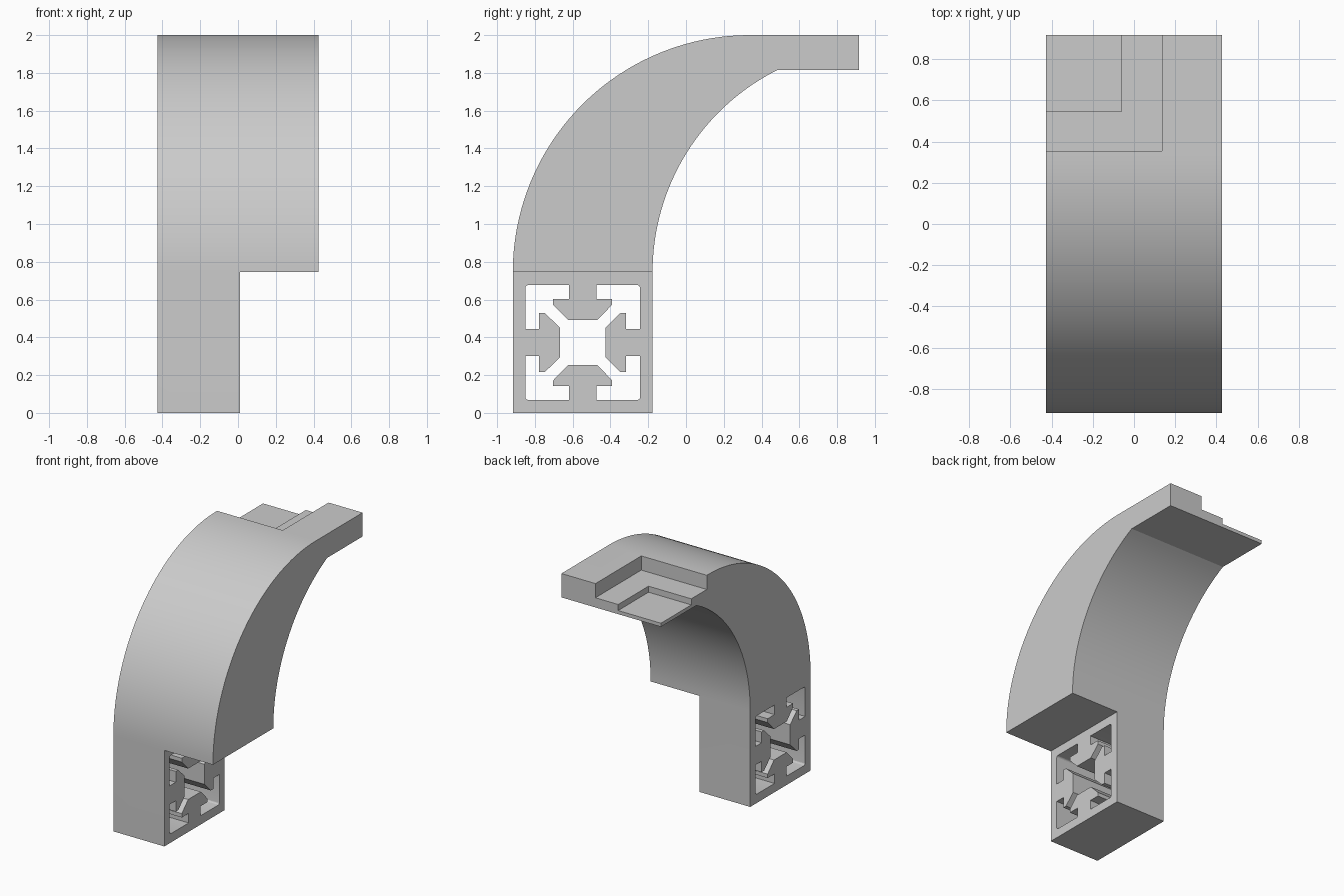
import bpy, bmesh, math

cube = bpy.data.objects.get("Cube")
if cube:
    bpy.data.objects.remove(cube, do_unlink=True)

HALF_X, HALF_Y, TOP = 0.427, 0.917, 2.0
POST_H, POST_BACK, POST_X = 0.745, -0.177, 0.01
PLATE_Z = 1.815

grey = bpy.data.materials.new("light grey")
grey.use_nodes = True
grey.diffuse_color = (0.6, 0.6, 0.6, 1)
grey.node_tree.nodes["Principled BSDF"].inputs["Base Color"].default_value = (0.6, 0.6, 0.6, 1)


def prism(name, profile, x0, x1):
    """Extrude a (y, z) outline along x."""
    bm = bmesh.new()
    face = bm.faces.new([bm.verts.new((x0, y, z)) for y, z in profile])
    ext = bmesh.ops.extrude_face_region(bm, geom=[face])["geom"]
    bmesh.ops.translate(bm, vec=(x1 - x0, 0, 0),
                        verts=[v for v in ext if isinstance(v, bmesh.types.BMVert)])
    bmesh.ops.recalc_face_normals(bm, faces=bm.faces)
    mesh = bpy.data.meshes.new(name)
    bm.to_mesh(mesh)
    bm.free()
    mesh.materials.append(grey)
    obj = bpy.data.objects.new(name, mesh)
    bpy.context.collection.objects.link(obj)
    return obj


def box(name, x0, x1, y0, y1, z0, z1):
    return prism(name, [(y0, z0), (y1, z0), (y1, z1), (y0, z1)], x0, x1)


def arc(cy, cz, r, a0, a1, steps):
    angles = [a0 + (a1 - a0) * i / steps for i in range(steps + 1)]
    return [(cy + r * math.cos(a), cz + r * math.sin(a)) for a in angles]


def cut(target, cutter):
    cutter.hide_render = True
    mod = target.modifiers.new(cutter.name, "BOOLEAN")
    mod.operation = "DIFFERENCE"
    mod.solver = "EXACT"
    mod.object = cutter
    bpy.context.view_layer.objects.active = target
    bpy.ops.object.modifier_apply(modifier=mod.name)
    bpy.data.objects.remove(cutter, do_unlink=True)


# Side outline: post, curved arm and flat end plate
outer_r = TOP - POST_H
outer = arc(outer_r - HALF_Y, POST_H, outer_r, math.pi, math.pi / 2, 40)
inner_r = 1.197
inner_end = math.pi - math.asin((PLATE_Z - POST_H) / inner_r)
inner = arc(POST_BACK + inner_r, POST_H, inner_r, inner_end, math.pi, 32)
outline = [(POST_BACK, 0), (-HALF_Y, 0)] + outer + [(HALF_Y, TOP), (HALF_Y, PLATE_Z)] + inner
bracket = prism("curved_bracket", outline, -HALF_X, HALF_X)

# Narrow the post to half width
cut(bracket, box("post_relief", POST_X, 1, -1.2, 0.2, -0.2, POST_H))

# Slotted channel through the post: one quadrant, mirrored and turned
wall, radius = 0.304, 0.016
half = [(0.078, 0.120), (0.156, 0.200), (0.156, 0.230), (0.072, 0.230), (0.072, wall)]
corner = arc(wall - radius, wall - radius, radius, math.pi / 2, 0, 4)
quadrant = half + corner + [(z, y) for y, z in reversed(half)]
channel = []
for _ in range(4):
    channel += quadrant
    quadrant = [(z, -y) for y, z in quadrant]
mid_y, mid_z = (POST_BACK - HALF_Y) / 2, POST_H / 2
channel = [(mid_y + y, mid_z + z) for y, z in channel]
cut(bracket, prism("post_channel", channel, -1, 1))

# Two stepped recesses in the end plate
cut(bracket, box("upper_recess", -1, 0.135, 0.355, 1.2, 1.89, 2.2))
cut(bracket, box("lower_recess", -1, -0.06, 0.545, 1.2, 1.843, 2.2))

# Smooth curves, sharp edges
bpy.ops.object.select_all(action="DESELECT")
bracket.select_set(True)
bpy.context.view_layer.objects.active = bracket
bpy.ops.object.shade_smooth_by_angle(angle=math.radians(20))
